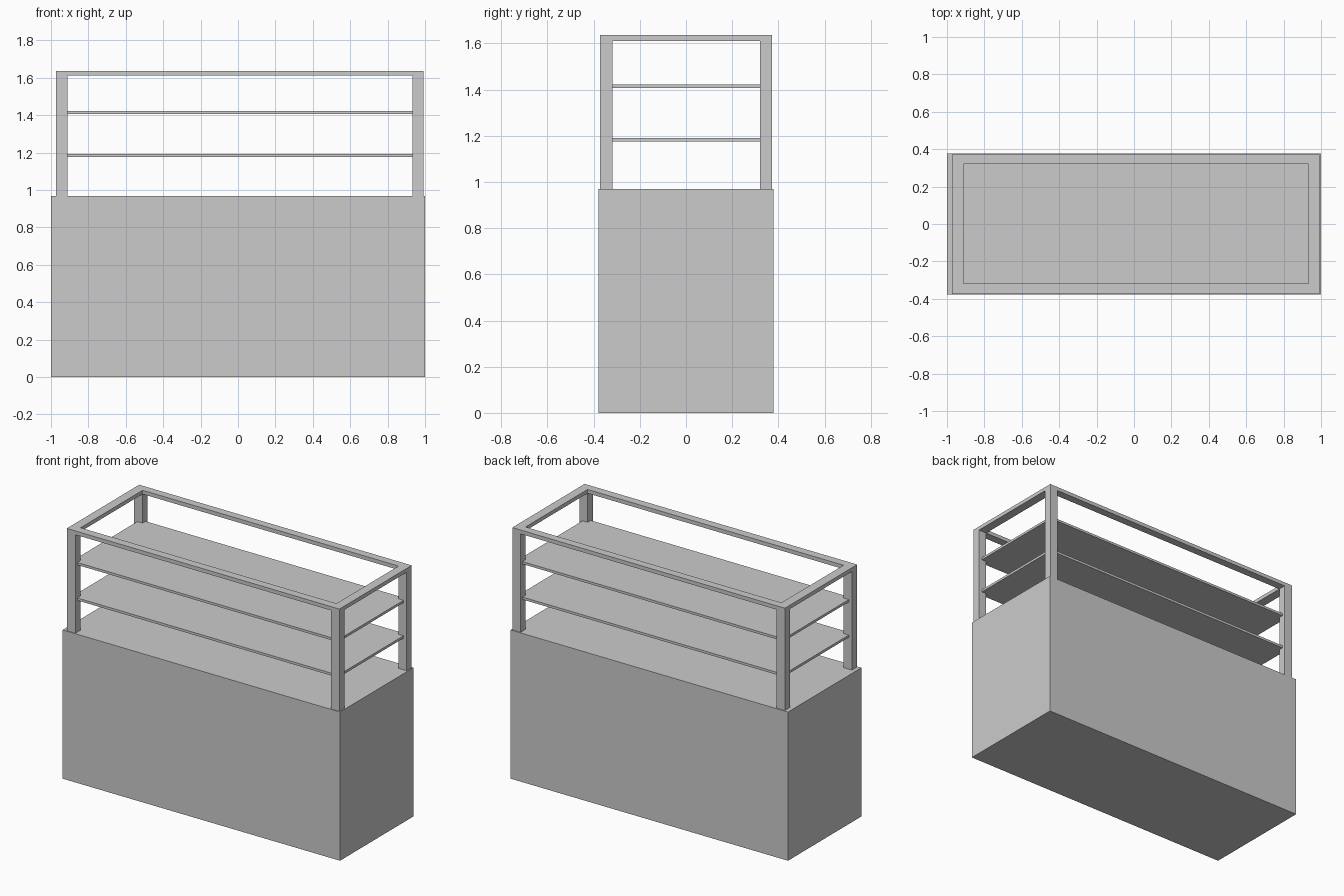
import bpy, bmesh

if "Cube" in bpy.data.objects:
    bpy.data.objects.remove(bpy.data.objects["Cube"])

BASE_TOP = 0.969
RAIL_LOW, TOP = 1.611, 1.636
OUT_X, IN_X = (-0.973, 0.992), (-0.912, 0.933)   # frame is slightly off centre
OUT_Y, IN_Y = (-0.373, 0.372), (-0.319, 0.32)


def finish(name, bm):
    bmesh.ops.recalc_face_normals(bm, faces=bm.faces)
    mesh = bpy.data.meshes.new(name)
    bm.to_mesh(mesh)
    bm.free()
    obj = bpy.data.objects.new(name, mesh)
    bpy.context.collection.objects.link(obj)
    return obj


def box(name, xs, ys, zs):
    bm = bmesh.new()
    bmesh.ops.create_cube(bm, size=1)
    for v in bm.verts:
        v.co = [r[0] if c < 0 else r[1] for c, r in zip(v.co, (xs, ys, zs))]
    return finish(name, bm)


def rect(bm, xs, ys, z):
    return [bm.verts.new((xs[i], ys[j], z)) for i, j in ((0, 0), (1, 0), (1, 1), (0, 1))]


def ring(name, z0, z1):
    """Rectangular frame with an open middle."""
    bm = bmesh.new()
    loops = [rect(bm, OUT_X, OUT_Y, z0), rect(bm, OUT_X, OUT_Y, z1),
             rect(bm, IN_X, IN_Y, z1), rect(bm, IN_X, IN_Y, z0)]
    for k in range(4):
        a, b = loops[k], loops[(k + 1) % 4]
        for i in range(4):
            j = (i + 1) % 4
            bm.faces.new((a[i], a[j], b[j], b[i]))
    return finish(name, bm)


# Solid counter base
box("counter_base", (-1, 1), (-0.378, 0.378), (0, BASE_TOP))

# Corner posts
for side, i in (("left", 0), ("right", 1)):
    for end, j in (("front", 0), ("back", 1)):
        box(f"{end}_{side}_post", sorted((OUT_X[i], IN_X[i])),
            sorted((OUT_Y[j], IN_Y[j])), (BASE_TOP, RAIL_LOW))

# Top rail frame
ring("top_rail", RAIL_LOW, TOP)

# Shelves, ends let into the posts
for name, z in (("lower_shelf", 1.175), ("upper_shelf", 1.406)):
    box(name, (-0.95, 0.969), (-0.352, 0.351), (z, z + 0.016))
